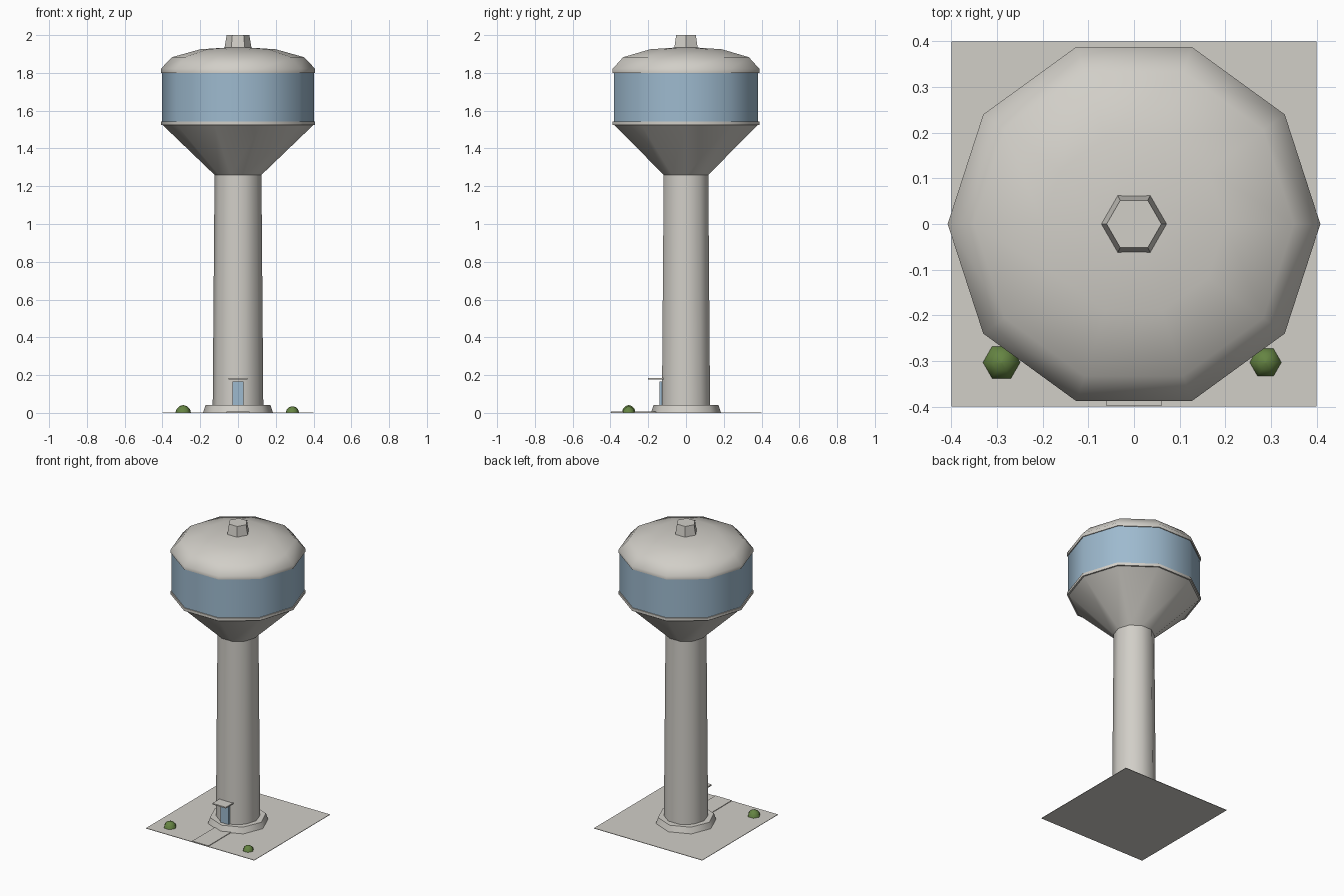
import bpy, bmesh, math

if "Cube" in bpy.data.objects:
    bpy.data.objects.remove(bpy.data.objects["Cube"])


def material(name, rgb):
    m = bpy.data.materials.new(name)
    m.diffuse_color = (*rgb, 1)
    m.use_nodes = True
    m.node_tree.nodes["Principled BSDF"].inputs["Base Color"].default_value = m.diffuse_color
    return m


GREY = material("concrete_grey", (0.64, 0.62, 0.575))
BLUE = material("tank_blue", (0.34, 0.49, 0.62))
GREEN = material("bush_green", (0.13, 0.23, 0.055))


def finish(name, bm, mat, angle=None):
    bmesh.ops.recalc_face_normals(bm, faces=bm.faces)
    me = bpy.data.meshes.new(name)
    bm.to_mesh(me)
    bm.free()
    me.materials.append(mat)
    ob = bpy.data.objects.new(name, me)
    bpy.context.collection.objects.link(ob)
    if angle:
        bpy.ops.object.select_all(action='DESELECT')
        bpy.context.view_layer.objects.active = ob
        ob.select_set(True)
        bpy.ops.object.shade_smooth_by_angle(angle=math.radians(angle))
    return ob


def lathe(name, profile, sides, mat, angle=None, at=(0, 0)):
    """Stack polygon rings of (radius, z), first corner on +x, capped both ends."""
    bm = bmesh.new()
    rings = []
    for r, z in profile:
        rings.append([bm.verts.new((at[0] + r * math.cos(2 * math.pi * i / sides),
                                    at[1] + r * math.sin(2 * math.pi * i / sides), z))
                      for i in range(sides)])
    for a, b in zip(rings, rings[1:]):
        for i in range(sides):
            j = (i + 1) % sides
            bm.faces.new((a[i], a[j], b[j], b[i]))
    bm.faces.new(rings[0])
    bm.faces.new(rings[-1])
    return finish(name, bm, mat, angle)


def box(name, lo, hi, mat):
    bm = bmesh.new()
    bmesh.ops.create_cube(bm, size=1)
    for v in bm.verts:
        v.co = [(l + h) / 2 + c * (h - l) for c, l, h in zip(v.co, lo, hi)]
    return finish(name, bm, mat)


# Ground pad and front path
box("ground_pad", (-0.4, -0.4, 0), (0.4, 0.4, 0.003), GREY)
box("path", (-0.06, -0.398, 0.001), (0.06, -0.15, 0.007), GREY)

# Tower: footing, column, flared underside
lathe("footing", [(0.185, 0.0015), (0.172, 0.042)], 8, GREY, 50)
lathe("column", [(0.134, 0.03), (0.124, 1.265)], 10, GREY, 40)
lathe("tank_cone", [(0.124, 1.26), (0.4, 1.525)], 10, GREY, 40)

# Tank: lower rim, painted band, domed roof, vent cap
lathe("lower_rim", [(0.408, 1.523), (0.408, 1.542)], 10, GREY, 40)
lathe("tank_band", [(0.402, 1.535), (0.402, 1.81)], 10, BLUE, 40)
lathe("roof", [(0.408, 1.80), (0.408, 1.822), (0.35, 1.883), (0.2, 1.925),
               (0.06, 1.934)], 10, GREY, 50)
lathe("vent_cap", [(0.072, 1.93), (0.06, 2.0)], 6, GREY)

# Entrance
box("door", (-0.03, -0.141, 0.04), (0.03, -0.12, 0.165), BLUE)
box("canopy", (-0.05, -0.2, 0.178), (0.05, -0.12, 0.186), GREY)

# Bushes
for side, x, r in (("left", -0.29, 0.041), ("right", 0.288, 0.035)):
    lathe("bush_" + side, [(r, 0.002), (r * 0.87, r * 0.5), (r * 0.5, r * 0.87),
                           (r * 0.05, r)], 6, GREEN, 70, (x, -0.303))
